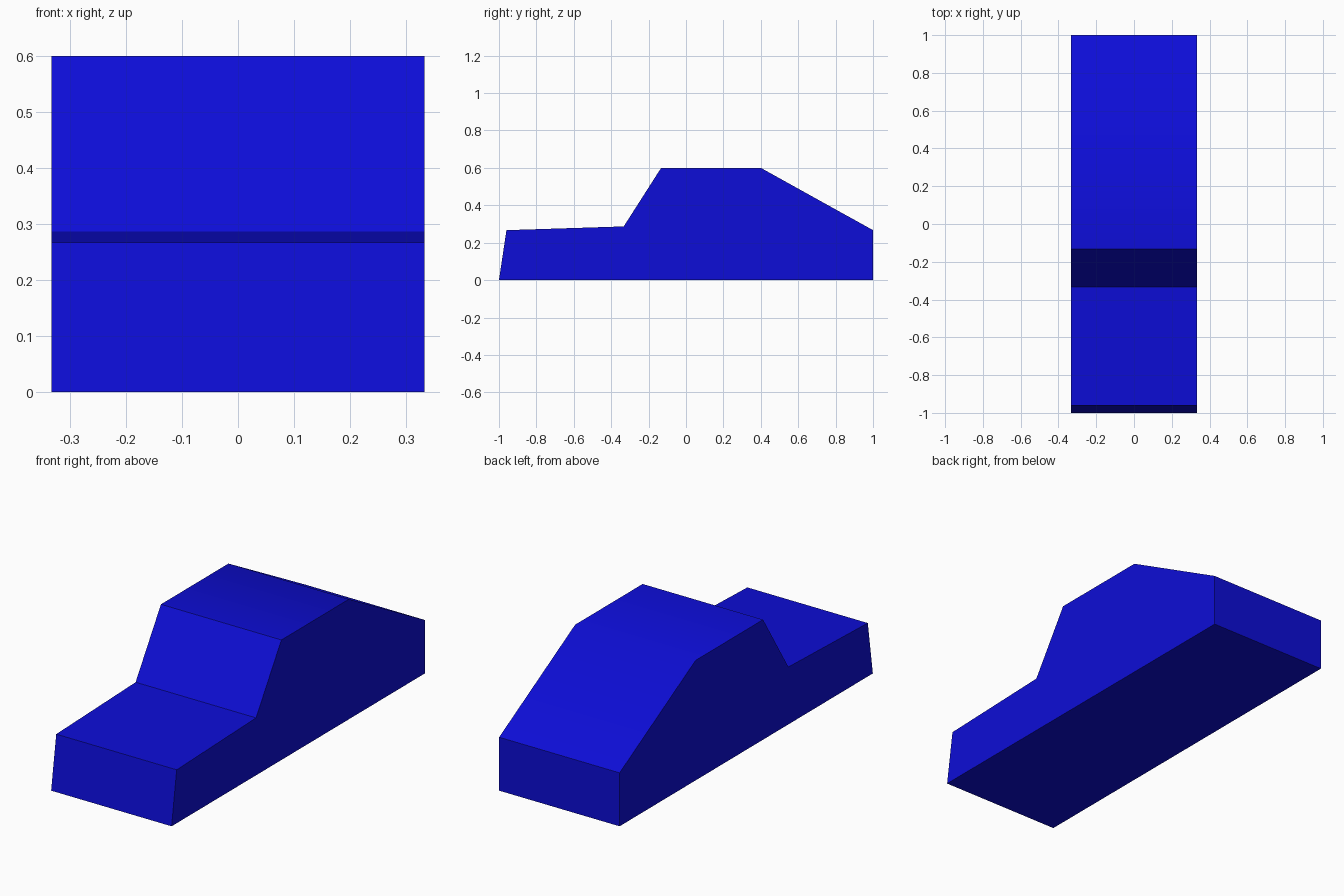
import bpy
import bmesh
import math
from mathutils import Vector

cube = bpy.data.objects.get("Cube")
if cube:
    bpy.data.objects.remove(cube, do_unlink=True)

# Single blue paint
BLUE = (0.004, 0.004, 0.68, 1.0)
paint = bpy.data.materials.new("blue paint")
paint.use_nodes = True
paint.diffuse_color = BLUE
paint.node_tree.nodes["Principled BSDF"].inputs["Base Color"].default_value = BLUE

# Side profile (y, z): nose, bonnet, windscreen, roof, sloping back
HALF_WIDTH = 0.333
PROFILE = [(-1.0, 0.0), (1.0, 0.0), (1.0, 0.267), (0.4, 0.6),
           (-0.133, 0.6), (-0.333, 0.287), (-0.96, 0.267)]

# Extrude the profile across the width
bm = bmesh.new()
side = bm.faces.new([bm.verts.new((-HALF_WIDTH, y, z)) for y, z in PROFILE])
extruded = bmesh.ops.extrude_face_region(bm, geom=[side], use_keep_orig=True)
verts = [g for g in extruded["geom"] if isinstance(g, bmesh.types.BMVert)]
bmesh.ops.translate(bm, verts=verts, vec=Vector((2 * HALF_WIDTH, 0, 0)))
bmesh.ops.recalc_face_normals(bm, faces=bm.faces)

mesh = bpy.data.meshes.new("car_body")
bm.to_mesh(mesh)
bm.free()
mesh.materials.append(paint)
body = bpy.data.objects.new("car_body", mesh)
bpy.context.collection.objects.link(body)

# Soft transition from roof to back slope, all other edges sharp
bpy.ops.object.select_all(action="DESELECT")
body.select_set(True)
bpy.context.view_layer.objects.active = body
bpy.ops.object.shade_smooth_by_angle(angle=math.radians(30))
